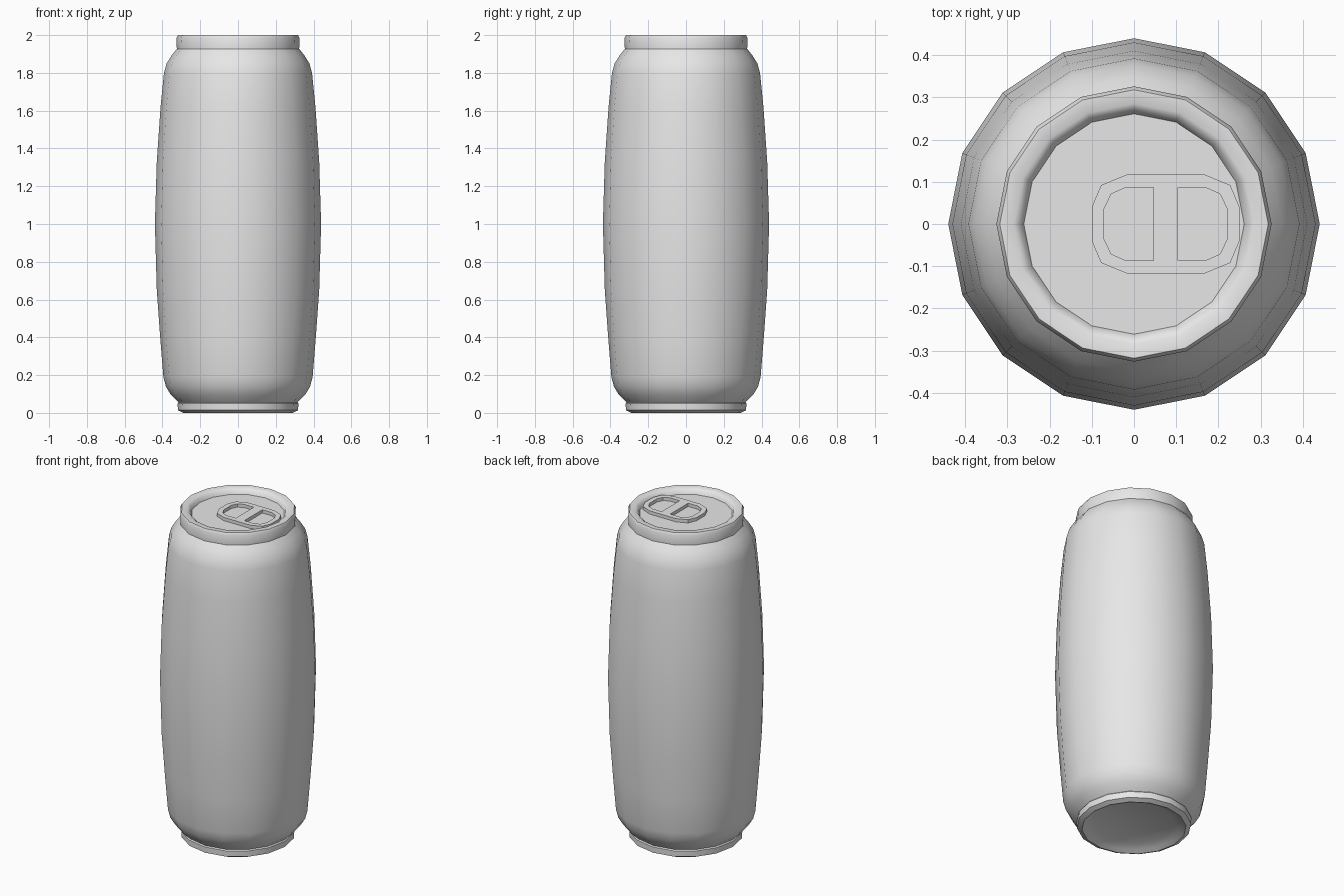
import bpy, bmesh, math

cube = bpy.data.objects.get("Cube")
if cube:
    bpy.data.objects.remove(cube, do_unlink=True)

SIDES = 16
LID_Z = 1.968

metal = bpy.data.materials.new("plain_grey_metal")
metal.use_nodes = True
GREY = (0.8, 0.8, 0.8, 1)
metal.diffuse_color = GREY
metal.node_tree.nodes["Principled BSDF"].inputs["Base Color"].default_value = GREY


def select_only(obj):
    bpy.ops.object.select_all(action="DESELECT")
    obj.select_set(True)
    bpy.context.view_layer.objects.active = obj


def lathe(name, profile, smooth_angle):
    """Spin a (radius, height) profile round z and cap both ends."""
    bm = bmesh.new()
    rings = []
    for r, z in profile:
        rings.append([bm.verts.new((r * math.cos(math.tau * i / SIDES),
                                    r * math.sin(math.tau * i / SIDES), z))
                      for i in range(SIDES)])
    for low, high in zip(rings, rings[1:]):
        for i in range(SIDES):
            j = (i + 1) % SIDES
            bm.faces.new((low[i], low[j], high[j], high[i]))
    bm.faces.new(rings[0][::-1])
    bm.faces.new(rings[-1])
    bmesh.ops.recalc_face_normals(bm, faces=bm.faces)
    mesh = bpy.data.meshes.new(name)
    bm.to_mesh(mesh)
    bm.free()
    obj = bpy.data.objects.new(name, mesh)
    bpy.context.collection.objects.link(obj)
    mesh.materials.append(metal)
    select_only(obj)
    bpy.ops.object.shade_smooth_by_angle(angle=math.radians(smooth_angle))
    return obj


# Can: recessed base, foot ring, bulging body, neck, rolled rim, sunken lid
lathe("can_body", [
    (0.227, 0.03), (0.265, 0.012), (0.29, 0.0), (0.318, 0.014), (0.32, 0.05), (0.314, 0.056),
    (0.355, 0.095), (0.382, 0.14), (0.395, 0.19), (0.412, 0.4), (0.43, 0.65), (0.44, 1.0),
    (0.43, 1.33), (0.41, 1.62), (0.392, 1.8), (0.378, 1.85), (0.35, 1.895), (0.324, 1.927),
    (0.326, 1.985), (0.318, 2.0), (0.285, 2.0), (0.27, 1.99), (0.261, LID_Z)], 40)


def mirrored_y(half):
    return half + [(x, -y) for x, y in reversed(half)]


def flipped_x(loop, centre):
    return [(2 * centre - x, y) for x, y in loop]


# Pull tab: rounded plate with two D-shaped openings
TAB_X = 0.075
end = [(-0.015, 0.118), (-0.078, 0.092), (-0.1, 0.04)]
outline = mirrored_y(end)
outline += flipped_x(outline, TAB_X)[::-1]
opening = mirrored_y([(0.046, 0.087), (-0.018, 0.087), (-0.054, 0.071), (-0.071, 0.035)])

curve = bpy.data.curves.new("pull_tab", "CURVE")
curve.dimensions = "2D"
curve.fill_mode = "BOTH"
curve.extrude = 0.01
for loop in (outline, opening, flipped_x(opening, TAB_X)):
    spline = curve.splines.new("POLY")
    spline.points.add(len(loop) - 1)
    for point, (x, y) in zip(spline.points, loop):
        point.co = (x, y, 0, 1)
    spline.use_cyclic_u = True
curve.materials.append(metal)
tab = bpy.data.objects.new("pull_tab", curve)
tab.location.z = LID_Z + 0.011
bpy.context.collection.objects.link(tab)
select_only(tab)
bpy.ops.object.convert(target="MESH")
bpy.ops.object.shade_flat()
